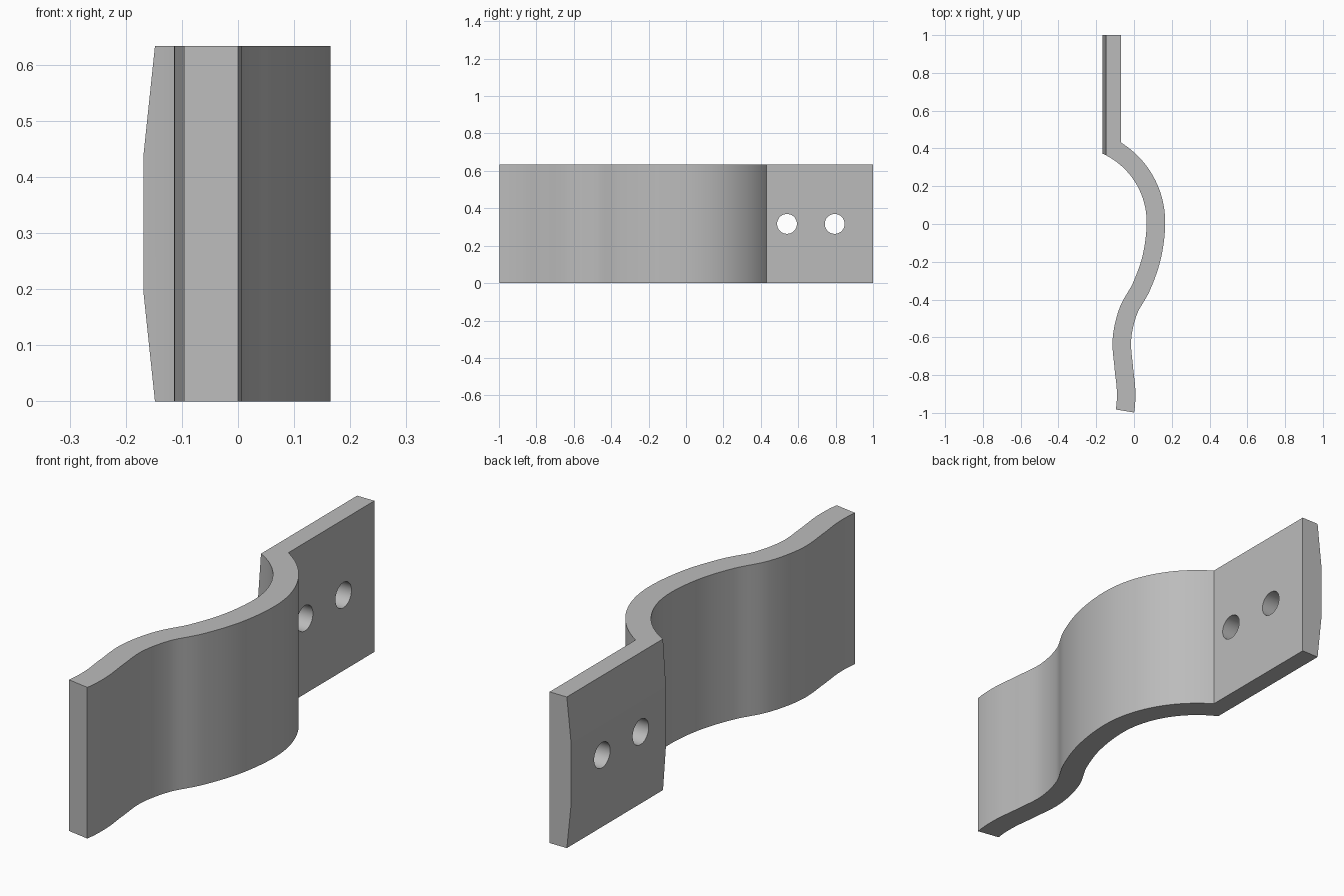
import bpy, bmesh, math
from mathutils import Vector
from mathutils.geometry import interpolate_bezier

if "Cube" in bpy.data.objects:
    bpy.data.objects.remove(bpy.data.objects["Cube"])

HEIGHT = 0.633
HALF = 0.049            # half of the strap thickness
CENTRE = Vector((-0.331, 0.01))
RADIUS = 0.447

steel = bpy.data.materials.new("plain grey")
steel.use_nodes = True
grey = (0.5, 0.5, 0.5, 1)
steel.diffuse_color = grey
steel.node_tree.nodes["Principled BSDF"].inputs["Base Color"].default_value = grey


def prism(name, points, direction):
    """Extrude a closed outline along a direction."""
    bm = bmesh.new()
    face = bm.faces.new([bm.verts.new(p) for p in points])
    result = bmesh.ops.extrude_face_region(bm, geom=[face])
    verts = [v for v in result["geom"] if isinstance(v, bmesh.types.BMVert)]
    bmesh.ops.translate(bm, verts=verts, vec=direction)
    bmesh.ops.recalc_face_normals(bm, faces=bm.faces)
    mesh = bpy.data.meshes.new(name)
    bm.to_mesh(mesh)
    bm.free()
    mesh.materials.append(steel)
    obj = bpy.data.objects.new(name, mesh)
    bpy.context.collection.objects.link(obj)
    return obj


def arc(radius, end_x, steps=24):
    """Arc of the large bend, from the mounting plate to its widest point."""
    start = math.acos((end_x - CENTRE.x) / radius)
    angles = [start * (1 - i / steps) for i in range(steps + 1)]
    return [CENTRE + radius * Vector((math.cos(a), math.sin(a))) for a in angles]


# Centre line of the S-shaped tail
knots = [Vector(p) for p in (
    (0.116, 0.01), (0.095, -0.17), (0.04, -0.33), (-0.03, -0.46),
    (-0.064, -0.61), (-0.054, -0.76), (-0.042, -0.88), (-0.048, -0.99))]
slopes = [(b - a) / 2 for a, b in zip(knots, knots[2:])]
slopes = [Vector((0, -0.18))] + slopes + [Vector((-0.02, -0.11))]
tail = []
for i in range(len(knots) - 1):
    tail += interpolate_bezier(knots[i], knots[i] + slopes[i] / 3,
                               knots[i + 1] - slopes[i + 1] / 3, knots[i + 1], 13)[1:]
tail = [Vector(p[:2]) for p in tail]


def offset_tail(side):
    points = []
    for i, p in enumerate(tail):
        t = tail[min(i + 1, len(tail) - 1)] - tail[max(i - 1, 0)]
        points.append(p + Vector((-t.y, t.x)).normalized() * side)
    return points


# Strap: flat mounting plate, large bend and tail in one outline
outer = [Vector((-0.068, 1))] + arc(RADIUS + HALF, -0.068) + offset_tail(HALF)
inner = [Vector((-0.168, 1))] + arc(RADIUS - HALF, -0.168) + offset_tail(-HALF)
strap = prism("bent_strap", [(p.x, p.y, 0) for p in outer + inner[::-1]], (0, 0, HEIGHT))

# Cutters for the sloped plate edges
cutters = []
for name, edge, sign in (("lower_slope_cutter", 0, 1), ("upper_slope_cutter", HEIGHT, -1)):
    section = [(-0.148 + 0.002, -0.019), (-0.168 - 0.002, 0.19 + 0.019), (-0.25, 0.209), (-0.25, -0.019)]
    cutters.append(prism(name, [(x, 0.2, edge + sign * z) for x, z in section], (0, 1, 0)))

# Cutters for the two bolt holes
for name, y in (("inner_hole_cutter", 0.54), ("outer_hole_cutter", 0.795)):
    ring = [math.tau * i / 96 for i in range(96)]
    cutters.append(prism(name, [(-0.3, y + 0.053 * math.cos(a), HEIGHT / 2 + 0.053 * math.sin(a))
                                for a in ring], (0.35, 0, 0)))

bpy.ops.object.select_all(action="DESELECT")
bpy.context.view_layer.objects.active = strap
strap.select_set(True)
for cutter in cutters:
    mod = strap.modifiers.new(cutter.name, "BOOLEAN")
    mod.operation = "DIFFERENCE"
    mod.solver = "EXACT"
    mod.object = cutter
    bpy.ops.object.modifier_apply(modifier=mod.name)
    bpy.data.objects.remove(cutter)

bpy.ops.object.shade_smooth_by_angle(angle=math.radians(5))
